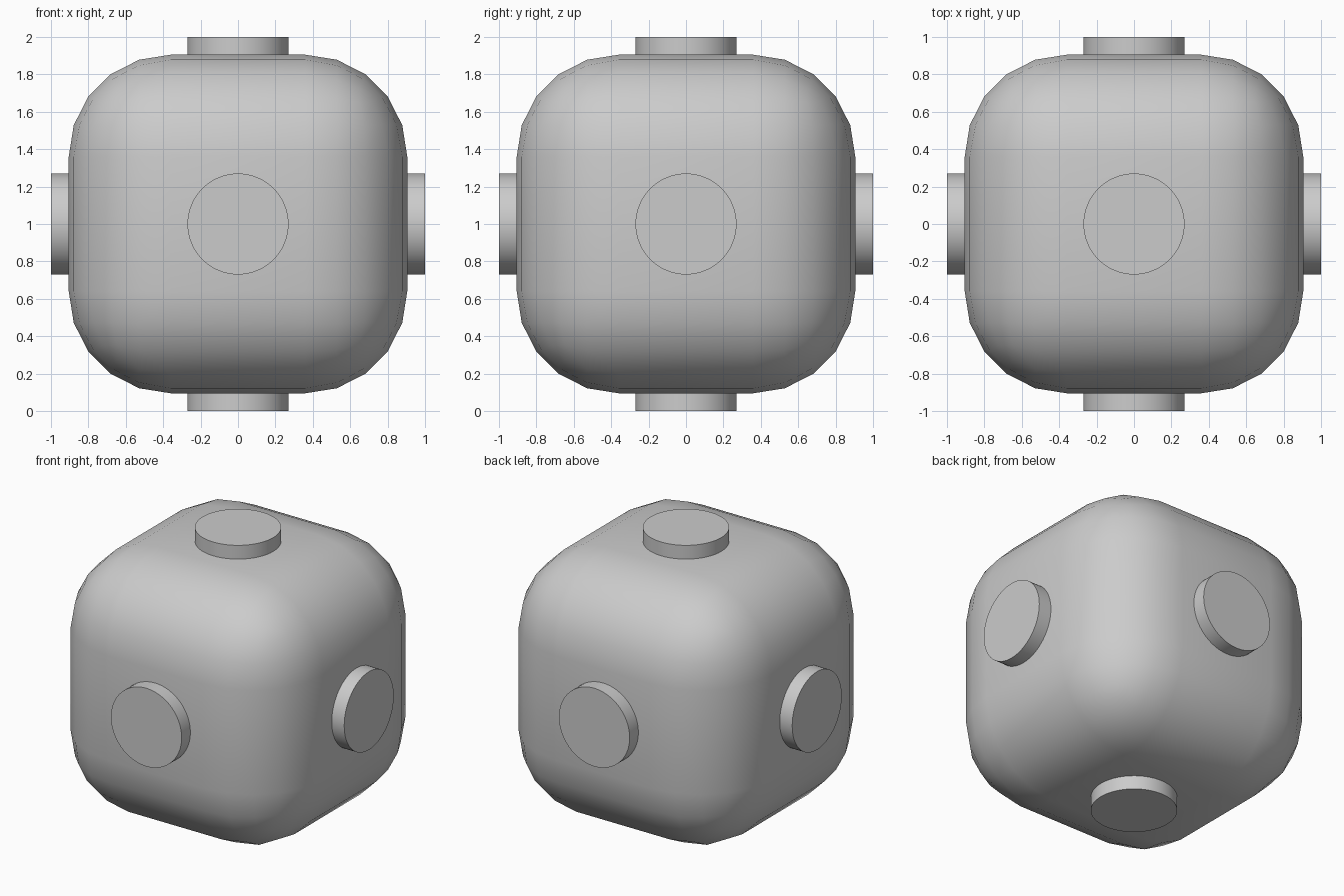
import bpy
import math

cube = bpy.data.objects.get("Cube")
if cube:
    bpy.data.objects.remove(cube, do_unlink=True)

HALF = 0.905      # half width of the body
ROUND = 0.545     # edge radius
STUD = 0.27       # stud radius

grey = bpy.data.materials.new("light grey")
grey.use_nodes = True
colour = (0.6, 0.6, 0.6, 1)
grey.diffuse_color = colour
grey.node_tree.nodes["Principled BSDF"].inputs["Base Color"].default_value = colour


def finish(name):
    obj = bpy.context.object
    obj.name = name
    obj.data.materials.append(grey)
    bpy.ops.object.shade_smooth_by_angle(angle=math.radians(35))
    return obj


# Rounded body
bpy.ops.mesh.primitive_cube_add(size=2 * HALF, location=(0, 0, 1))
bevel = bpy.context.object.modifiers.new("rounding", "BEVEL")
bevel.width = ROUND
bevel.segments = 5
bevel.limit_method = "NONE"
bpy.ops.object.modifier_apply(modifier=bevel.name)
finish("body")

# One round stud in the middle of each side
INNER = HALF - 0.05
MID = (1 + INNER) / 2
sides = {
    "left": (1, 0, 0), "right": (-1, 0, 0),
    "back": (0, 1, 0), "front": (0, -1, 0),
    "top": (0, 0, 1), "bottom": (0, 0, -1),
}
for side, (x, y, z) in sides.items():
    turn = (math.pi / 2 * abs(y), math.pi / 2 * abs(x), 0)
    bpy.ops.mesh.primitive_cylinder_add(
        vertices=64, radius=STUD, depth=1 - INNER,
        location=(x * MID, y * MID, 1 + z * MID), rotation=turn)
    finish(side + "_stud")
